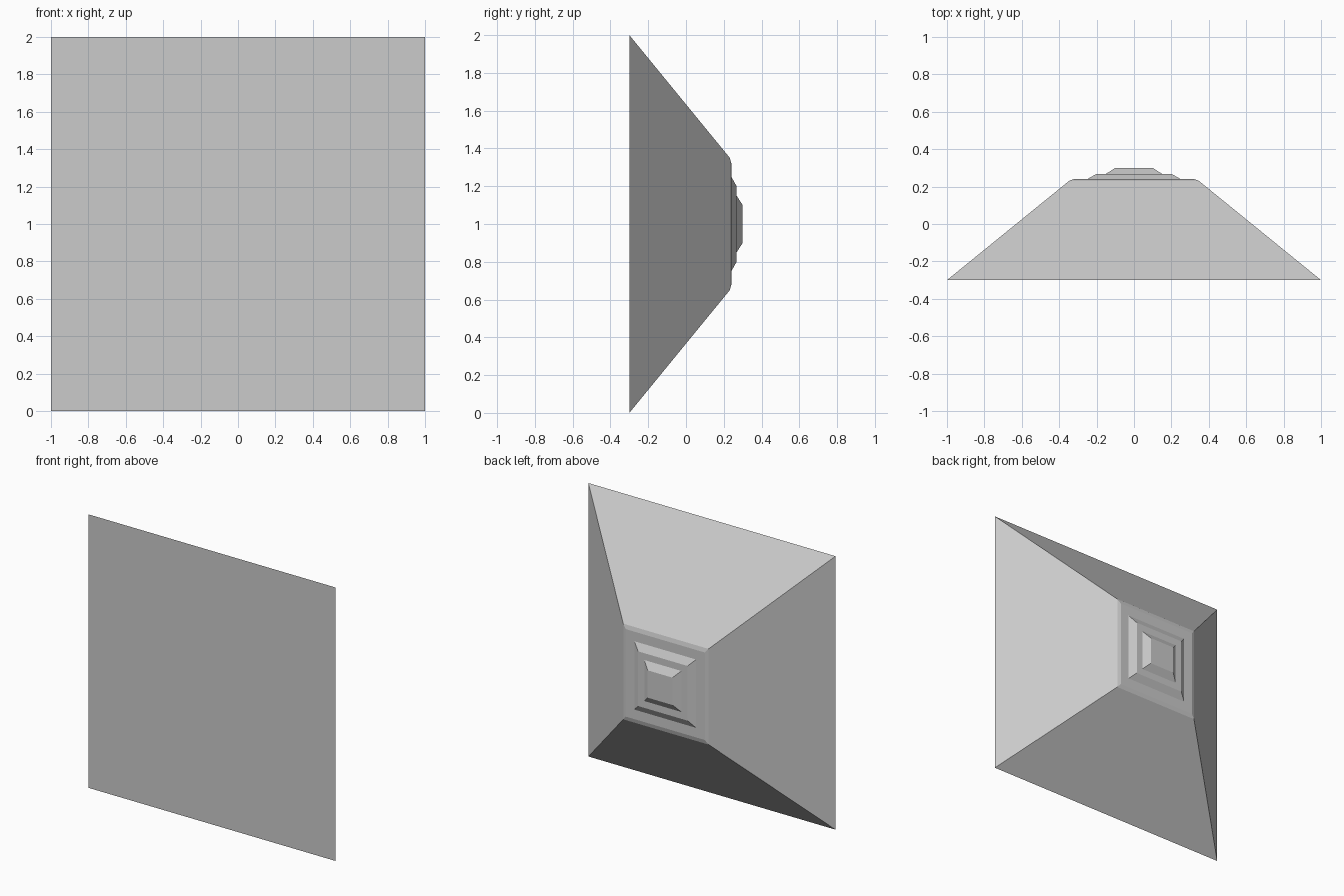
import bpy, bmesh

if "Cube" in bpy.data.objects:
    bpy.data.objects.remove(bpy.data.objects["Cube"])


def loft(name, rings):
    """Skin rectangular rings (half width, half height, y) and cap both ends."""
    bm = bmesh.new()
    loops = [[bm.verts.new((sx * hx, y, 1 + sz * hz))
              for sx, sz in ((-1, -1), (1, -1), (1, 1), (-1, 1))]
             for hx, hz, y in rings]
    for a, b in zip(loops, loops[1:]):
        for i in range(4):
            j = (i + 1) % 4
            bm.faces.new((a[i], a[j], b[j], b[i]))
    bm.faces.new(loops[0])
    bm.faces.new(loops[-1])
    bmesh.ops.recalc_face_normals(bm, faces=bm.faces)
    mesh = bpy.data.meshes.new(name)
    bm.to_mesh(mesh)
    bm.free()
    obj = bpy.data.objects.new(name, mesh)
    bpy.context.collection.objects.link(obj)
    return obj


# Flat square front tapering back, a softened rim, then two shallow stepped pads
loft("tapered_panel", [
    (1.00, 1.00, -0.30),
    (0.345, 0.35, 0.232),
    (0.32, 0.32, 0.24),
    (0.25, 0.25, 0.24),
    (0.20, 0.20, 0.268),
    (0.15, 0.15, 0.268),
    (0.10, 0.10, 0.30),
])
